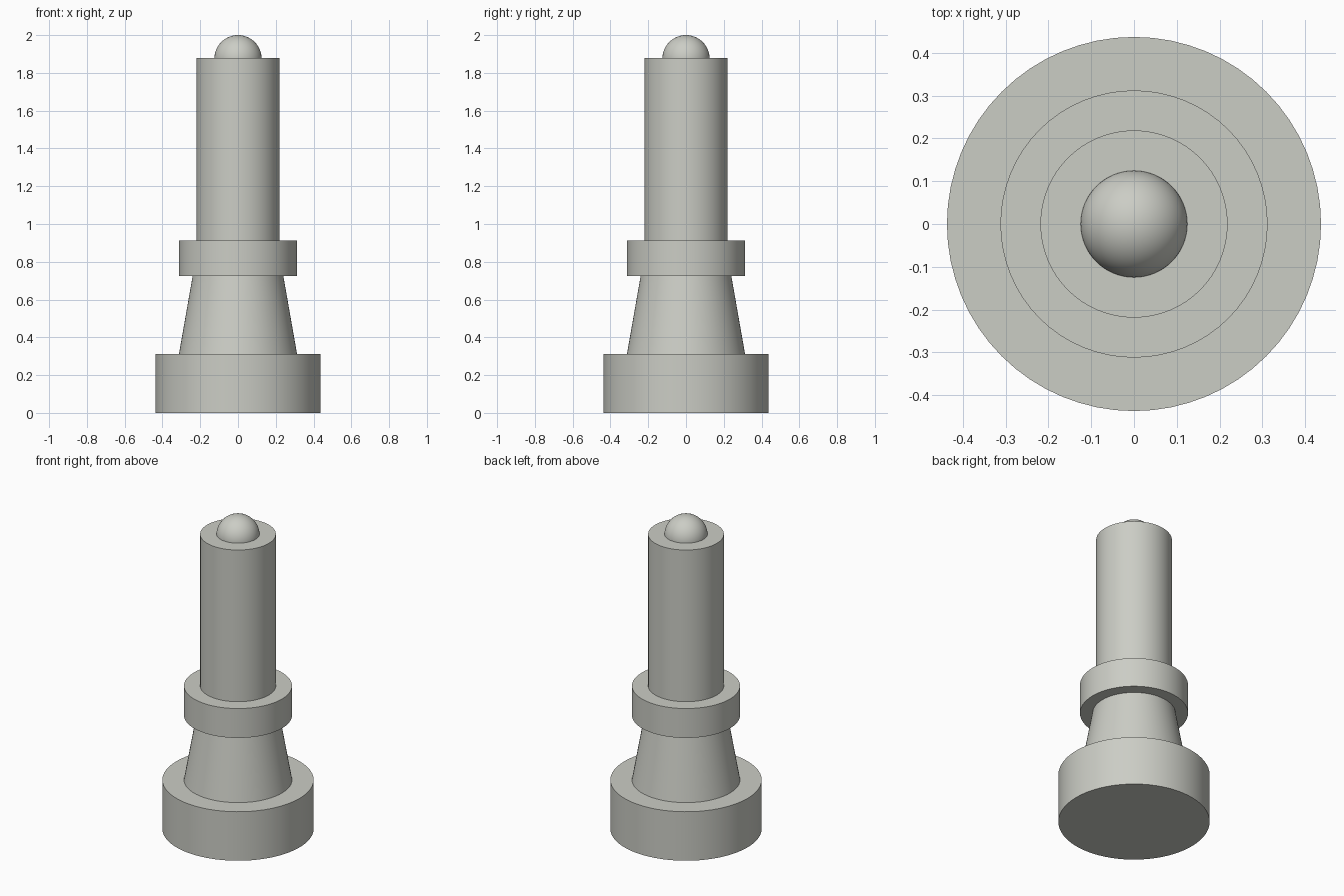
import bpy
import math

cube = bpy.data.objects.get("Cube")
if cube:
    bpy.data.objects.remove(cube, do_unlink=True)

SIDES = 64

# Single warm grey material
grey = bpy.data.materials.new("warm_grey")
grey.use_nodes = True
colour = (0.60, 0.61, 0.56, 1.0)
grey.diffuse_color = colour
grey.node_tree.nodes["Principled BSDF"].inputs["Base Color"].default_value = colour


def finish(name):
    obj = bpy.context.object
    obj.name = name
    obj.data.materials.append(grey)
    bpy.ops.object.shade_smooth_by_angle(angle=math.radians(30))
    return obj


def drum(name, bottom, top, r_bottom, r_top):
    """Round section between two heights, straight or tapered."""
    bpy.ops.mesh.primitive_cone_add(
        vertices=SIDES, radius1=r_bottom, radius2=r_top,
        depth=top - bottom, location=(0, 0, (bottom + top) / 2))
    return finish(name)


# Stacked sections, from the floor up
BASE_TOP, COLLAR_BOTTOM, COLLAR_TOP, SHAFT_TOP = 0.3125, 0.725, 0.9125, 1.88
drum("base", 0, BASE_TOP, 0.4375, 0.4375)
drum("tapered_neck", BASE_TOP, COLLAR_BOTTOM, 0.3125, 0.24)
drum("collar", COLLAR_BOTTOM, COLLAR_TOP, 0.3125, 0.3125)
drum("shaft", COLLAR_TOP, SHAFT_TOP, 0.219, 0.219)

# Ball seated halfway into the shaft top
BALL = 0.125
bpy.ops.mesh.primitive_uv_sphere_add(
    segments=SIDES, ring_count=SIDES // 2, radius=BALL, location=(0, 0, 2 - BALL))
finish("tip_ball")
